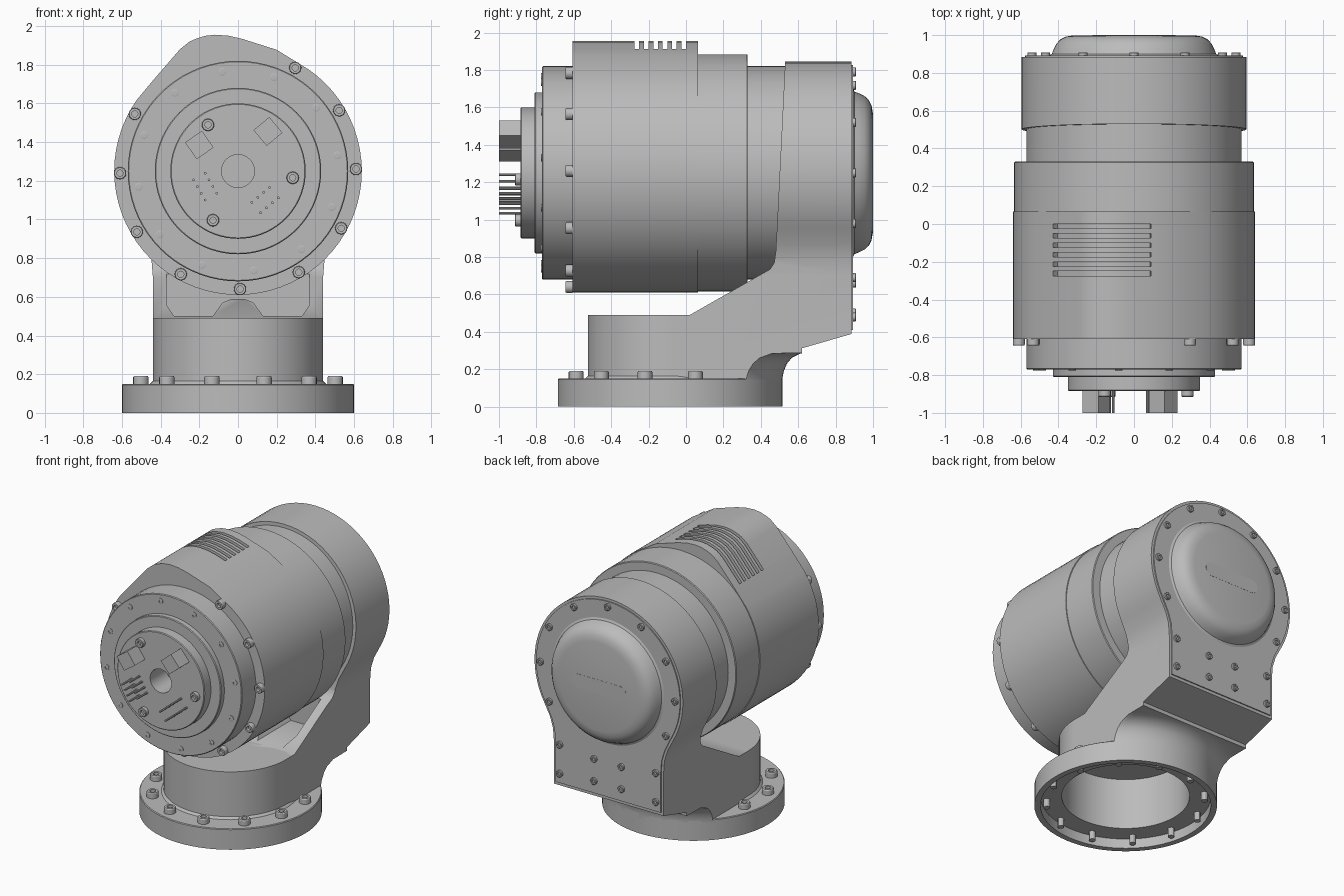
import bpy, bmesh
from math import sin, cos, pi, radians
from mathutils import Matrix, Vector

if "Cube" in bpy.data.objects:
    bpy.data.objects.remove(bpy.data.objects["Cube"], do_unlink=True)

grey = bpy.data.materials.new("light_grey")
grey.use_nodes = True
grey.diffuse_color = (0.5, 0.5, 0.5, 1)
grey.node_tree.nodes["Principled BSDF"].inputs["Base Color"].default_value = (0.5, 0.5, 0.5, 1)

AXIS_Z = 1.25      # height of the horizontal drive axis
BASE_Y = -0.085    # centre of the round foot
parts = []
TURN = {"Z": 0, "Y": -pi / 2, "-Y": pi / 2}


def finish(name, bm):
    bmesh.ops.recalc_face_normals(bm, faces=bm.faces)
    mesh = bpy.data.meshes.new(name)
    bm.to_mesh(mesh)
    bm.free()
    mesh.materials.append(grey)
    obj = bpy.data.objects.new(name, mesh)
    bpy.context.collection.objects.link(obj)
    parts.append(obj)
    return obj


def lathe(name, profile, axis="Z", at=(0, 0, 0), steps=72):
    """Revolve (radius, height) points about an axis."""
    bm = bmesh.new()
    verts = [bm.verts.new((r, 0, h)) for r, h in profile]
    edges = [bm.edges.new(pair) for pair in zip(verts, verts[1:])]
    bmesh.ops.spin(bm, geom=verts + edges, cent=(0, 0, 0), axis=(0, 0, 1),
                   angle=2 * pi, steps=steps)
    bmesh.ops.remove_doubles(bm, verts=bm.verts, dist=1e-5)
    bm.transform(Matrix.Translation(at) @ Matrix.Rotation(TURN[axis], 4, "X"))
    return finish(name, bm)


def prism(name, outline, axis, lo, hi):
    """Extrude a closed outline along a world axis."""
    bm = bmesh.new()
    place = {"X": lambda a, b: (lo, a, b), "Y": lambda a, b: (a, lo, b)}[axis]
    face = bm.faces.new([bm.verts.new(place(a, b)) for a, b in outline])
    new = bmesh.ops.extrude_face_region(bm, geom=[face])["geom"]
    shift = Vector((hi - lo, 0, 0) if axis == "X" else (0, hi - lo, 0))
    bmesh.ops.translate(bm, vec=shift, verts=[v for v in new if isinstance(v, bmesh.types.BMVert)])
    return finish(name, bm)


def combine(obj, other, operation):
    mod = obj.modifiers.new("cut", "BOOLEAN")
    mod.operation, mod.object, mod.solver = operation, other, "EXACT"
    bpy.context.view_layer.objects.active = obj
    bpy.ops.object.modifier_apply(modifier=mod.name)
    parts.remove(other)
    bpy.data.objects.remove(other, do_unlink=True)


def bolt(name, at, axis, r, h):
    lathe(name, [(0, h * .4), (r * .5, h * .4), (r * .5, h), (r * .9, h), (r, h * .85), (r, 0), (0, 0)],
          axis, at, 16)


def polar(r, degrees):
    return r * cos(radians(degrees)), r * sin(radians(degrees))


def on_axis(r, degrees):
    x, z = polar(r, degrees)
    return x, AXIS_Z + z


# Round foot: flange, column and open bore
lathe("foot", [(0, .44), (.42, .44), (.42, .07), (.56, .07), (.56, 0), (.6, 0), (.6, .145),
               (.595, .15), (.455, .15), (.44, .165), (.44, .49), (0, .49)], at=(0, BASE_Y, 0))
for i in range(12):
    angle = 15 + 30 * i
    x, y = polar(.52, angle)
    lathe("foot_bolt_shaft", [(0, .01), (.022, .01), (.022, .16), (0, .16)], at=(x, y + BASE_Y, 0), steps=12)
    if not 40 < angle < 140:
        bolt("foot_bolt", (x, y + BASE_Y, .15), "Z", .04, .04)


# Swept arm: keyhole outline crossed with the side outline
def keyhole(inset, bottom):
    right = [(.44 - inset, bottom), (.44 - inset, .7), (.447 - inset, .79), (.472 - inset, .87)]
    arc = [on_axis(.595 - inset, a) for a in range(-30, 211, 5)]
    return right + arc + [(-x, z) for x, z in reversed(right)]


arm = prism("arm", keyhole(0, .05), "Y", BASE_Y, .885)
side = [(BASE_Y - .01, .1), (.62, .1), (.62, .312), (.89, .39), (.89, 1.9), (.533, 1.9),
        (.48, .83), (.472, .77), (.45, .735), (.02, .49), (BASE_Y - .01, .49)]
combine(arm, prism("side_shape", side, "X", -.8, .8), "INTERSECT")
flare = [(0, 0), (.6, 0), (.6, .15), (.608, .19), (.625, .23), (.65, .26), (.7, .285), (2, .3), (2, 2), (0, 2)]
combine(arm, lathe("flare_shape", flare, at=(0, BASE_Y, 0)), "INTERSECT")
combine(arm, lathe("bore_shape", [(0, -.1), (.42, -.1), (.42, .44), (0, .44)], at=(0, BASE_Y, 0)), "DIFFERENCE")
half = [(.03, .59), (.08, .57), (.13, .5), (.33, .5), (.37, .56), (.37, 1)]
pocket = half + [(-x, z) for x, z in reversed(half)]
combine(arm, prism("pocket_shape", pocket, "Y", -.1, .42), "DIFFERENCE")

# Rear cover plate, dome and raised slot panel
prism("rear_plate", keyhole(.018, .41), "Y", .87, .893)
lathe("rear_dome", [(0, .88), (.45, .88), (.45, .893), (.435, .9), (.425, .925), (.41, .955), (.39, .977),
                    (.36, .992), (.32, .999), (0, .999)], "Y", (0, 0, AXIS_Z))
slot = [(s * .17 + .05 * cos(radians(a)), AXIS_Z + .05 * sin(radians(a)))
        for s, first in ((1, -90), (-1, 90)) for a in range(first, first + 181, 20)]
prism("rear_slot_panel", slot, "Y", .99, 1.0)
rear = [on_axis(.54, a) for a in range(-30, 211, 30)]
rear += [(s * x, z) for s in (-1, 1) for x, z in ((.385, .69), (.385, .48), (.11, .66), (.11, .5))]
for x, z in rear:
    bolt("rear_bolt", (x, .893, z), "Y", .024, .016)

# Neck between arm and housing
lathe("neck", [(0, .3), (.57, .3), (.57, .6), (0, .6)], "Y", (0, 0, AXIS_Z))
lathe("housing_rear", [(0, 0), (.634, 0), (.634, .325), (.629, .33), (0, .33)], "Y", (0, 0, AXIS_Z))

# Main housing with an off-centre hump and cooling grooves
hump = [(.2, 1.877), (.09, 1.912), (.02, 1.934), (-.05, 1.95), (-.12, 1.955), (-.17, 1.949),
        (-.21, 1.937), (-.25, 1.92), (-.3, 1.88), (-.43, 1.73)]
housing = prism("housing", [on_axis(.64, a) for a in range(145, 416, 5)] + hump, "Y", -.608, .065)
top = hump[1:]


def scaled(points, k):
    return [(x * k, AXIS_Z + (z - AXIS_Z) * k) for x, z in points]


for i in range(6):
    y = -.275 + .05 * i
    groove = scaled(top, .94) + scaled(top, 1.06)[::-1]
    combine(housing, prism("groove_shape", groove, "Y", y, y + .025), "DIFFERENCE")
for i in range(10):
    x, z = on_axis(.61, 61 - 30 * i)
    bolt("housing_bolt", (x, -.608, z), "-Y", .032, .035)

# Stepped front output with a centre hole
lathe("front_flange", [(0, -.7), (.085, -.7), (.085, -.885), (.345, -.885), (.35, -.88), (.35, -.81),
                       (.425, -.81), (.43, -.805), (.43, -.77), (.565, -.77), (.57, -.765), (.57, -.58), (0, -.58)],
      "Y", (0, 0, AXIS_Z))
for i in range(12):
    x, z = on_axis(.52, 9 + 30 * i)
    bolt("flange_screw", (x, -.77, z), "-Y", .02, .005)
for angle in (123, 243, 3 - 10):
    x, z = on_axis(.285, angle)
    bolt("face_bolt", (x, -.885, z), "-Y", .032, .03)

# Square sockets and contact pins on the front face
for x, z, turn in ((-.2, 1.385, 35), (.155, 1.455, 40)):
    corners = [polar(.075, turn + 45 + 90 * k) for k in range(4)]
    prism("square_socket", [(x + a, z + b) for a, b in corners], "Y", -1, -.88)
for x, z, turn in ((-.17, 1.17, 120), (.14, 1.1, 40)):
    turn_by = Matrix.Rotation(radians(turn), 2)
    for i in range(4):
        for j in (-1, 1):
            p = turn_by @ Vector(((i - 1.5) * .04, j * .035))
            lathe("contact_pin", [(0, 0), (.007, 0), (.007, .12), (0, .12)], "-Y", (x + p.x, -.88, z + p.y), 8)

# Smooth shading with sharp edges kept
bpy.ops.object.select_all(action="DESELECT")
for obj in parts:
    obj.select_set(True)
bpy.context.view_layer.objects.active = arm
bpy.ops.object.shade_smooth_by_angle(angle=radians(30))
